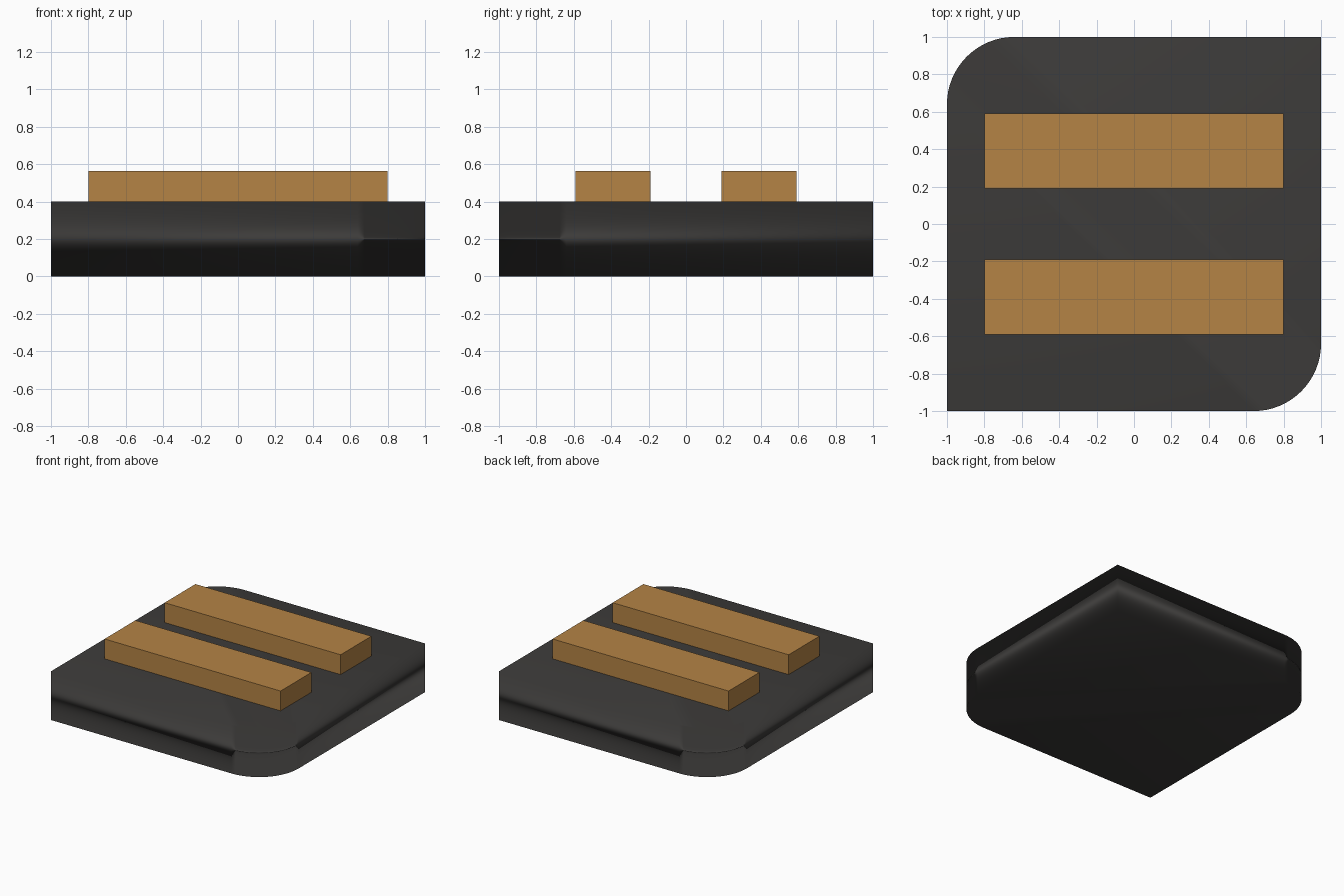
import bpy, bmesh, math

if "Cube" in bpy.data.objects:
    bpy.data.objects.remove(bpy.data.objects["Cube"])

def material(name, color):
    m = bpy.data.materials.new(name)
    m.diffuse_color = (*color, 1)
    m.use_nodes = True
    m.node_tree.nodes["Principled BSDF"].inputs["Base Color"].default_value = m.diffuse_color
    return m

def add_object(name, bm, mat):
    bmesh.ops.recalc_face_normals(bm, faces=bm.faces)
    mesh = bpy.data.meshes.new(name)
    bm.to_mesh(mesh)
    bm.free()
    mesh.materials.append(mat)
    ob = bpy.data.objects.new(name, mesh)
    bpy.context.collection.objects.link(ob)
    return ob

dark = material("dark_grey", (0.046, 0.044, 0.042))
wood = material("tan", (0.46, 0.23, 0.06))

# Base slab: two opposite corners rounded, two left sharp
R, STEPS, H = 0.36, 16, 0.4
arc = [(1 - R + R * math.cos(a), -1 + R + R * math.sin(a))
       for a in (math.radians(-90 + 90 * i / STEPS) for i in range(STEPS + 1))]
half = [(-1, -1)] + arc
outline = half + [(-x, -y) for x, y in half]

bm = bmesh.new()
cap = bm.faces.new([bm.verts.new((x, y, 0)) for x, y in outline])
ext = bmesh.ops.extrude_face_region(bm, geom=[cap], use_keep_orig=True)
for v in ext["geom"]:
    if isinstance(v, bmesh.types.BMVert):
        v.co.z = H
for f in bm.faces:
    f.smooth = True
base = add_object("base_slab", bm, dark)

# Soft shading dominated by the large flat faces
wn = base.modifiers.new("area_normals", "WEIGHTED_NORMAL")
wn.mode = 'FACE_AREA'
wn.weight = 50

# Two raised bars
for name, y in (("front_bar", -0.39), ("back_bar", 0.39)):
    bm = bmesh.new()
    bmesh.ops.create_cube(bm, size=1)
    bmesh.ops.scale(bm, vec=(1.6, 0.4, 0.163), verts=bm.verts)
    bmesh.ops.translate(bm, vec=(0, y, H + 0.0815), verts=bm.verts)
    add_object(name, bm, wood)
